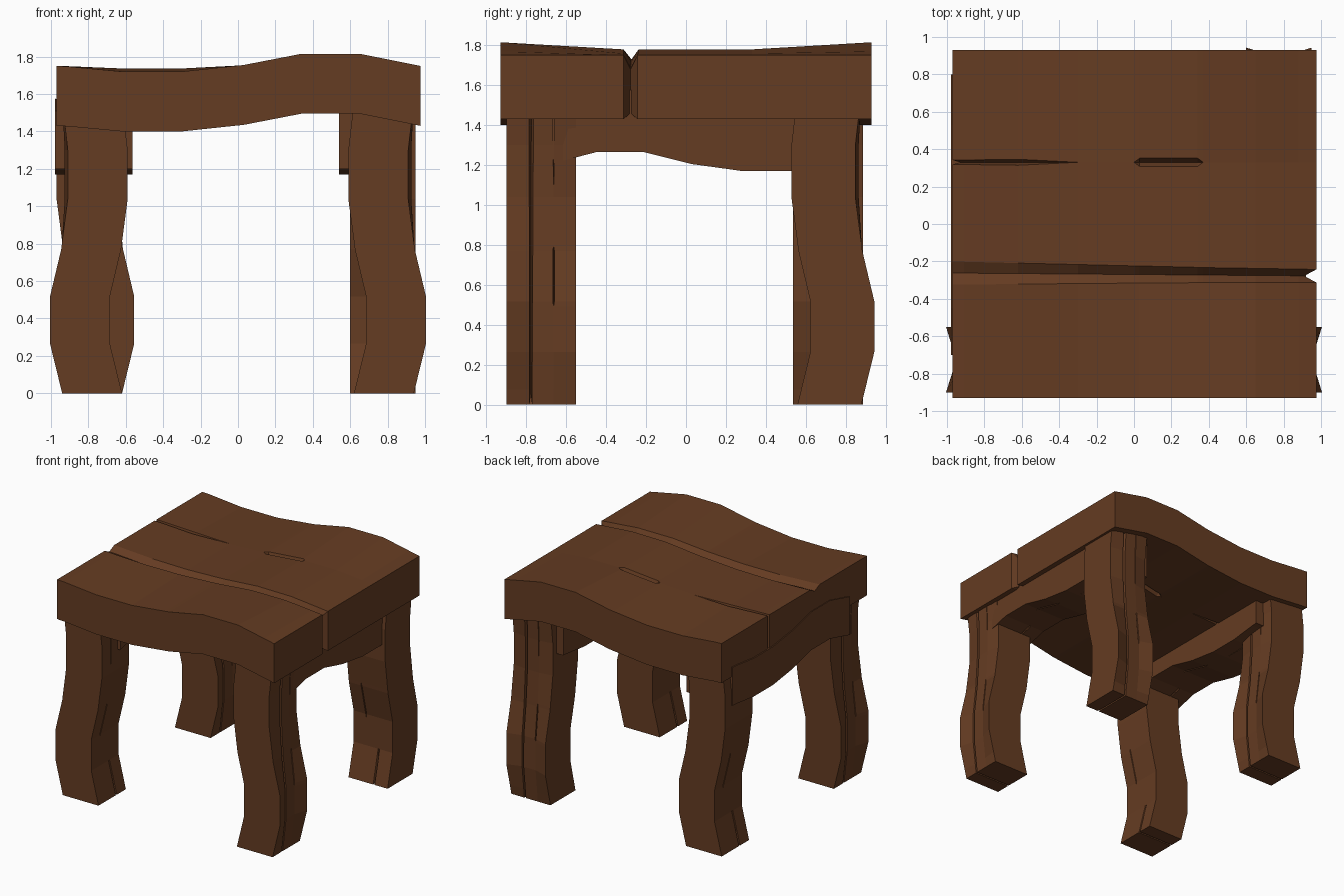
import bpy, bmesh
from mathutils import Matrix, Vector

if "Cube" in bpy.data.objects:
    bpy.data.objects.remove(bpy.data.objects["Cube"])

wood = bpy.data.materials.new("dark_wood")
wood.diffuse_color = (0.13, 0.045, 0.016, 1)
wood.use_nodes = True
wood.node_tree.nodes["Principled BSDF"].inputs["Base Color"].default_value = wood.diffuse_color

# Plank stations: x, wave height, groove half width, groove depth, crack half width, underside split depth
STATIONS = [
    (-0.97, 0.0, 0.062, 0.03, 0.012, 0),
    (-0.91, -0.003, 0.061, 0.03, 0.012, 0),
    (-0.62, -0.03, 0.056, 0.035, 0.016, 0),
    (-0.30, -0.03, 0.051, 0.04, 0, 0),
    (0.0, 0.002, 0.046, 0.045, 0, 0),
    (0.03, 0.005, 0.046, 0.045, 0.022, 0),
    (0.34, 0.065, 0.041, 0.05, 0.022, 0),
    (0.37, 0.065, 0.040, 0.05, 0, 0),
    (0.65, 0.065, 0.038, 0.06, 0, 0),
    (0.88, 0.019, 0.036, 0.07, 0, 0.03),
    (0.975, 0.0, 0.035, 0.07, 0, 0.03),
]


def plank(name, length, width, thick, x_axis, z_axis, pos):
    """Wavy cracked plank; pos is the middle of its underside."""
    x_axis, z_axis = Vector(x_axis), Vector(z_axis)
    rot = Matrix((x_axis, z_axis.cross(x_axis), z_axis)).transposed()
    sx, sy = length / 1.945, width / 1.86
    bm = bmesh.new()
    rows = []
    for i, (x, wave, gh, gd, ch, ud) in enumerate(STATIONS):
        first, last = i == 0, i == len(STATIONS) - 1
        gc = -0.262 - 0.008 * (x + 1)
        cd = 0.05 if ch else 0
        # columns: y, top depth, underside depth, end notch shift
        cols = [(-0.93, 0, 0, 0), (gc - gh, 0, 0, 0),
                (gc, gd, ud, -0.065 if last else 0), (gc + gh, 0, 0, 0),
                (0.33 - ch, 0, 0, 0), (0.33, cd, cd * 0.5, 0.04 if first else 0),
                (0.33 + ch, 0, 0, 0), (0.93, 0, 0, 0)]
        top, bottom = [], []
        for y, dt, db, shift in cols:
            flat = wave if abs(y) > 0.9 else wave * 0.45   # worn middle
            px, py = (x - 0.0025 + shift) * sx, y * sy
            top.append(bm.verts.new((px, py, thick + flat - dt)))
            bottom.append(bm.verts.new((px, py, wave + db)))
        rows.append((top, bottom))
    for (t0, b0), (t1, b1) in zip(rows, rows[1:]):
        for j in range(7):
            bm.faces.new((t0[j], t1[j], t1[j + 1], t0[j + 1]))
            bm.faces.new((b0[j], b0[j + 1], b1[j + 1], b1[j]))
        for j in (0, 7):
            bm.faces.new((t0[j], b0[j], b1[j], t1[j]))
    for t, b in (rows[0], rows[-1]):
        for j in range(7):
            bm.faces.new((t[j], t[j + 1], b[j + 1], b[j]))
    bmesh.ops.remove_doubles(bm, verts=bm.verts, dist=1e-5)
    bmesh.ops.recalc_face_normals(bm, faces=bm.faces)
    bm.transform(Matrix.Translation(pos) @ rot.to_4x4())
    me = bpy.data.meshes.new(name)
    bm.to_mesh(me)
    bm.free()
    me.materials.append(wood)
    ob = bpy.data.objects.new(name, me)
    bpy.context.collection.objects.link(ob)
    return ob


# Seat
plank("seat", 1.945, 1.86, 0.32, (1, 0, 0), (0, 0, 1), (0.0025, 0, 1.43))

# Legs: the same plank stood on end, cracked face turned in different directions
LEGS = {
    "front_right_leg": ((1, 0, 0), (0.62, -0.725)),
    "front_left_leg": ((-1, 0, 0), (-0.62, -0.725)),
    "back_left_leg": ((1, 0, 0), (-0.94, 0.71)),
    "back_right_leg": ((0, 1, 0), (0.775, 0.558)),
}
for name, (facing, (x, y)) in LEGS.items():
    plank(name, 1.585, 0.35, 0.32, (0, 0, -1), facing, (x, y, 0.7925))

# Side rails under the seat
for name, width, x in (("left_rail", 0.413, -0.7715), ("right_rail", 0.38, 0.73)):
    plank(name, 1.5, width, 0.31, (0, -1, 0), (0, 0, 1), (x, 0.05, 1.20))
